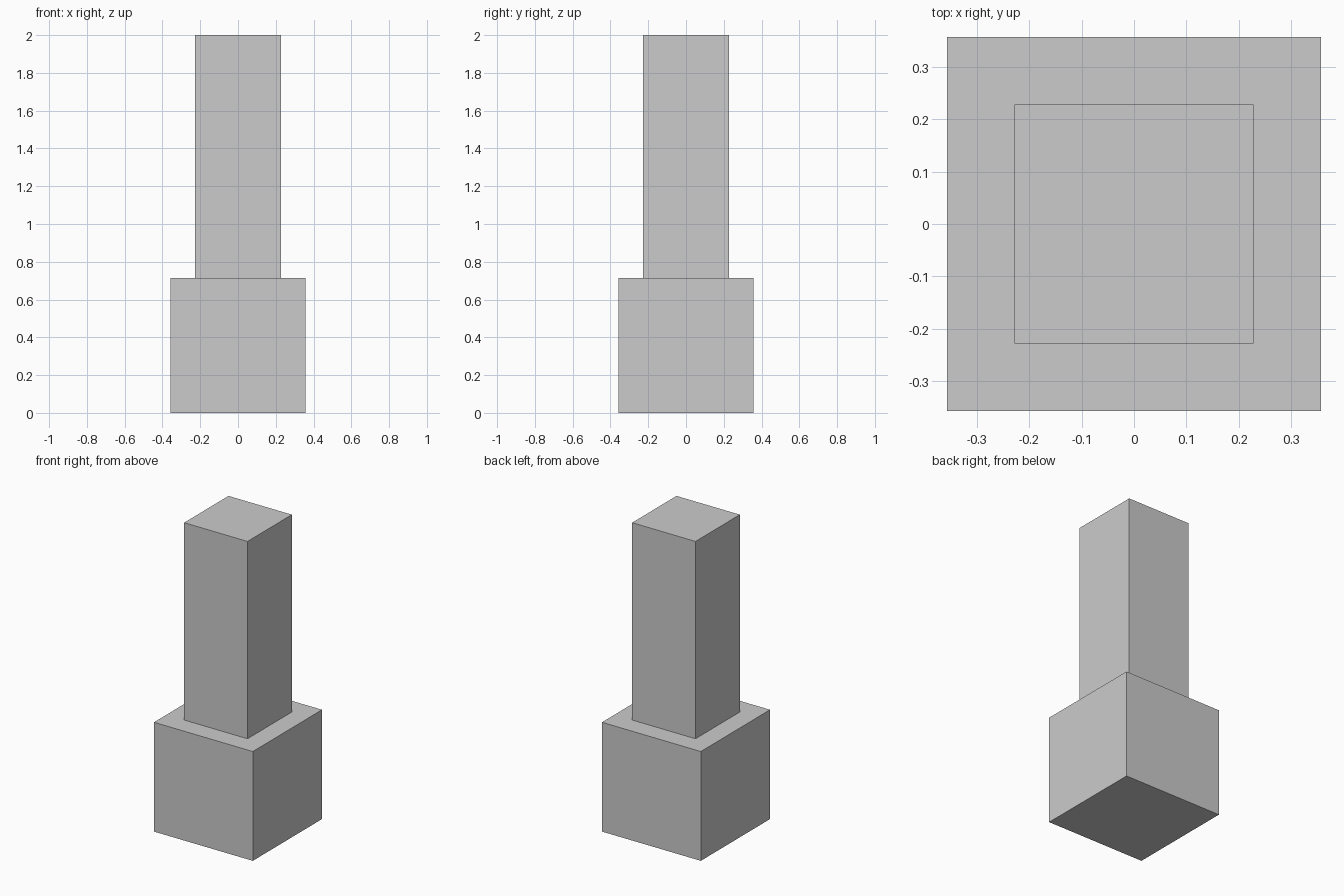
import bpy

if "Cube" in bpy.data.objects:
    bpy.data.objects.remove(bpy.data.objects["Cube"])

# Single grey finish
grey = bpy.data.materials.new("plain_grey")
grey.diffuse_color = (0.6, 0.6, 0.6, 1.0)
grey.use_nodes = True
grey.node_tree.nodes["Principled BSDF"].inputs["Base Color"].default_value = grey.diffuse_color


def block(name, width, bottom, top):
    """Square block centred on the vertical axis."""
    bpy.ops.mesh.primitive_cube_add(size=1, location=(0, 0, (bottom + top) / 2))
    obj = bpy.context.object
    obj.name = name
    obj.scale = (width, width, top - bottom)
    bpy.ops.object.transform_apply(location=False, rotation=False, scale=True)
    obj.data.materials.append(grey)
    return obj


BASE_HEIGHT = 0.713

# Cube-shaped plinth
block("base", 0.713, 0.0, BASE_HEIGHT)

# Square column standing on the plinth
block("column", 0.457, BASE_HEIGHT, 2.0)
